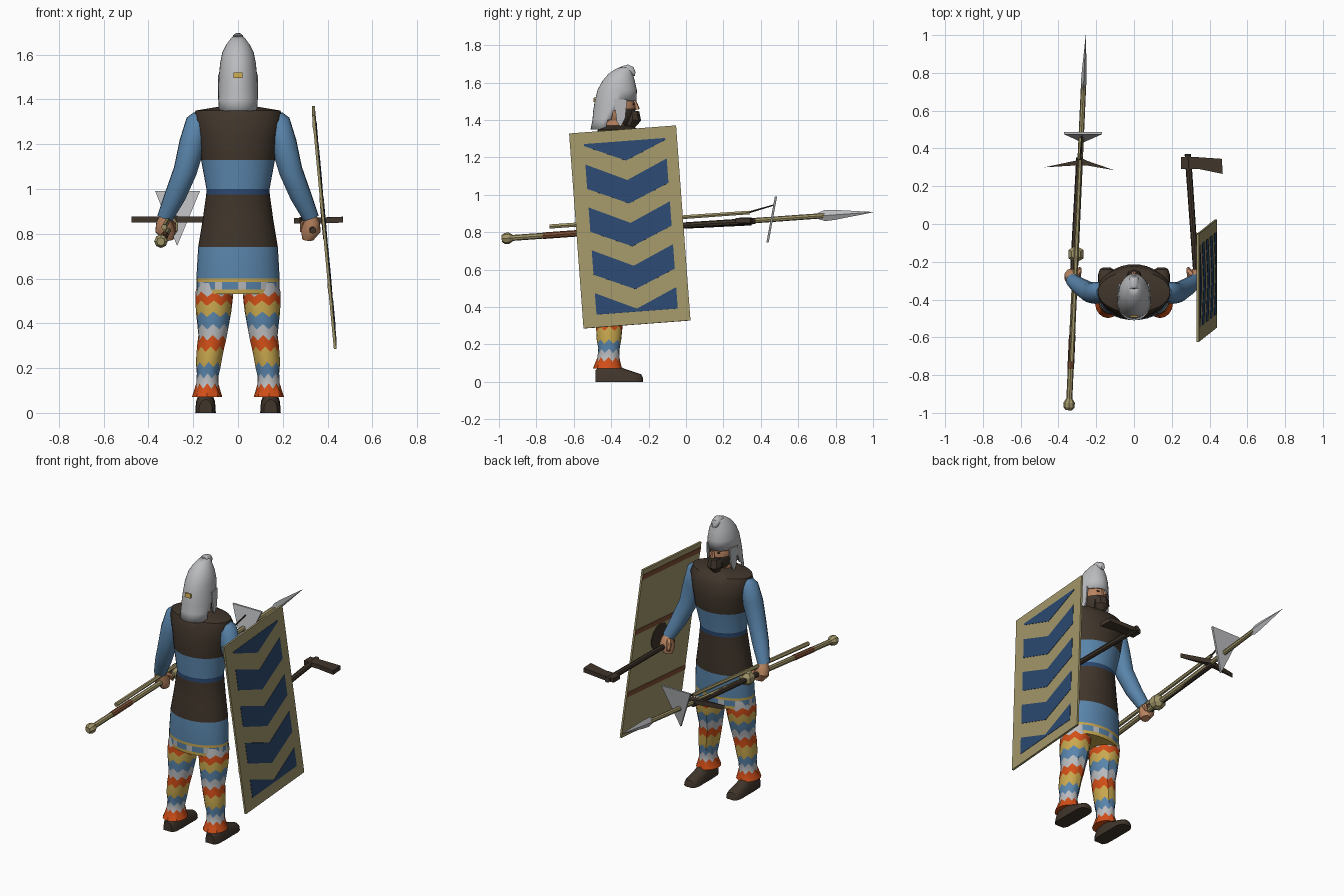
import bpy, bmesh
from math import sin, cos, pi, radians
from mathutils import Vector as V, Matrix

if "Cube" in bpy.data.objects:
    bpy.data.objects.remove(bpy.data.objects["Cube"])

# Palette
MATS, INDEX = [], {}


def colour(name, code):
    rgb = [(int(code[i:i + 2], 16) / 255) ** 2.2 for i in range(0, len(code), 2)]
    m = bpy.data.materials.new(name)
    m.use_nodes = True
    m.diffuse_color = (*rgb, 1)
    m.node_tree.nodes["Principled BSDF"].inputs["Base Color"].default_value = (*rgb, 1)
    INDEX[name] = len(MATS)
    MATS.append(m)


for label, code in dict(cloth_blue="5A84AA", navy="2F4A70", dark_brown="42382F", tan="A09569",
                        pale_grey="B9BABD", yellow="C8A750", orange="D2501E", skin="B98461",
                        rust="7C5038").items():
    colour(label, code)


def finish(name, bm, mat=None, angle=40):
    """Turn a bmesh into an object; mat=None keeps the face indices already set."""
    bmesh.ops.recalc_face_normals(bm, faces=bm.faces)
    me = bpy.data.meshes.new(name)
    bm.to_mesh(me)
    bm.free()
    used = MATS if mat is None else [MATS[INDEX[mat]]]
    for m in used:
        me.materials.append(m)
    ob = bpy.data.objects.new(name, me)
    bpy.context.collection.objects.link(ob)
    if angle:
        bpy.ops.object.select_all(action='DESELECT')
        ob.select_set(True)
        bpy.context.view_layer.objects.active = ob
        bpy.ops.object.shade_smooth_by_angle(angle=radians(angle))
    return ob


def loft(name, rings, mat=None, rule=None, caps=True, drop=None, angle=40):
    """Skin rings of points; rule(ring, segment) names the colour of each face."""
    bm = bmesh.new()
    vs = [[bm.verts.new(p) for p in ring] for ring in rings]
    n = len(vs[0])
    for i in range(len(vs) - 1):
        for j in range(n):
            k = (j + 1) % n
            f = bm.faces.new((vs[i][j], vs[i][k], vs[i + 1][k], vs[i + 1][j]))
            if rule:
                f.material_index = INDEX[rule(i, j)]
    if caps:
        for ring, i in ((vs[0], 0), (vs[-1], len(vs) - 2)):
            f = bm.faces.new(ring)
            if rule:
                f.material_index = INDEX[rule(i, 0)]
    if drop:
        gone = [f for f in bm.faces if drop(f.calc_center_median())]
        bmesh.ops.delete(bm, geom=gone, context='FACES')
    return finish(name, bm, mat, angle)


def oval(z, cx, cy, rx, ry, n=32, zig=0):
    return [V((cx + rx * cos(2 * pi * j / n), cy + ry * sin(2 * pi * j / n),
               z + zig * (-1) ** j)) for j in range(n)]


def tube(name, pts, mat, sides=8, flat=1, angle=40):
    """Tube through (point, radius) pairs, all rings square to the overall run."""
    pts = [(V(p), r) for p, r in pts]
    q = (pts[-1][0] - pts[0][0]).to_track_quat('Z', 'Y')
    rings = [[p + q @ V((flat * r * cos(2 * pi * j / sides), r * sin(2 * pi * j / sides), 0))
              for j in range(sides)] for p, r in pts]
    return loft(name, rings, mat, angle=angle)


def prism(name, pts, offset, mat):
    pts = [V(p) for p in pts]
    return loft(name, [pts, [p + V(offset) for p in pts]], mat, angle=0)


def ball(name, centre, size, mat=None, rule=None, seg=16):
    bm = bmesh.new()
    bmesh.ops.create_uvsphere(bm, u_segments=seg, v_segments=seg // 2 + 2, radius=1,
                              matrix=Matrix.LocRotScale(V(centre), None, V(size)))
    if rule:
        for f in bm.faces:
            f.material_index = INDEX[rule(f.calc_center_median())]
    return finish(name, bm, mat, 50 if seg > 8 else 0)


# Tunic with bands and a patterned hem
tunic = [(.53, .185, .12, -.385), (.55, .186, .122, -.385), (.585, .186, .123, -.385),
         (.6, .186, .124, -.385), (.74, .178, .125, -.38), (.86, .158, .12, -.375),
         (.975, .142, .115, -.37), (1, .141, .116, -.37), (1.13, .165, .135, -.36),
         (1.23, .18, .142, -.355), (1.31, .198, .13, -.355), (1.35, .19, .11, -.36),
         (1.37, .07, .07, -.37)]
bands = ["yellow", None, "yellow", "cloth_blue", "dark_brown", "dark_brown", "navy",
         "cloth_blue"] + ["dark_brown"] * 4
loft("tunic", [oval(z, 0, cy, rx, ry) for z, rx, ry, cy in tunic],
     rule=lambda i, j: bands[i] or ("pale_grey" if j % 3 == 0 else "cloth_blue"))

# Trousers with zigzag bands, and shoes
trouser = [(.58, .1, -.385, .08, .095), (.53, .105, -.387, .084, .095),
           (.49, .107, -.39, .083, .093), (.44, .109, -.395, .079, .088),
           (.385, .111, -.4, .071, .08), (.335, .113, -.405, .064, .073),
           (.285, .122, -.41, .061, .071), (.215, .131, -.412, .057, .066),
           (.165, .135, -.412, .049, .057), (.12, .137, -.415, .049, .058),
           (.07, .138, -.42, .068, .078)]
stripes = ["pale_grey", "orange", "yellow", "yellow", "pale_grey"]
stripes = ["pale_grey", "orange", "yellow"] + ["cloth_blue", "pale_grey", "orange", "yellow"] * 2
stripes[-1] = "orange"
shoe = [(-.485, .03, .06), (-.46, .043, .085), (-.39, .046, .1), (-.33, .045, .07),
        (-.27, .046, .05), (-.24, .036, .04), (-.23, .02, .02)]
for s, side in ((1, "left"), (-1, "right")):
    last = len(trouser) - 1
    loft(side + "_trouser", [oval(z, s * cx, cy, rx, ry, 16, .012 if 0 < i < last else 0)
                             for i, (z, cx, cy, rx, ry) in enumerate(trouser)],
         rule=lambda i, j: stripes[i])
    loft(side + "_shoe", [[V((s * .145 + w * cos(pi * j / 8), y, h * sin(pi * j / 8) ** .7 if 0 < j < 8 else 0))
                           for j in range(9)] for y, w, h in shoe], "dark_brown")

    # Arms and fists
    tube(side + "_sleeve", [((s * .165, -.36, 1.33), .035), ((s * .178, -.36, 1.3), .055),
                            ((s * .205, -.365, 1.2), .059), ((s * .236, -.362, 1.08), .053),
                            ((s * .28, -.335, .97), .048), ((s * .326, -.3, .87), .036)],
         "cloth_blue", 14)
    tube(side + "_hand", [((s * .322, -.302, .89), .026), ((s * .33, -.29, .855), .036),
                          ((s * .325, -.278, .815), .046), ((s * .312, -.27, .775), .026)],
         "skin", 10)
    tube(side + "_thumb", [((s * .315, -.28, .86), .016), ((s * .29, -.25, .84), .016),
                           ((s * .285, -.235, .81), .01)], "skin", 6)

# Head, beard and face
tube("neck", [((0, -.385, 1.34), .058), ((0, -.37, 1.43), .055)], "skin", 12)
ball("head", (0, -.365, 1.46), (.07, .095, .105),
     rule=lambda c: "dark_brown" if c.y > -.36 and c.z < 1.46 else "skin")
tube("beard", [((0, -.29, 1.45), .04), ((0, -.285, 1.4), .045), ((0, -.3, 1.355), .02)],
     "dark_brown", 8)
tube("nose", [((0, -.272, 1.5), .007), ((0, -.26, 1.455), .014)], "skin", 5)
for s, side in ((1, "left"), (-1, "right")):
    ball(side + "_eye", (s * .028, -.281, 1.485), (.012, .004, .006), "dark_brown", seg=8)

# Soft helmet with neck cloth, cheek flaps and forward-curling peak
cap = [(1.35, -.41, .09, .1), (1.4, -.4, .089, .1), (1.45, -.388, .088, .108),
       (1.5, -.376, .086, .112), (1.56, -.368, .08, .105), (1.61, -.36, .07, .086),
       (1.645, -.35, .052, .066), (1.67, -.335, .034, .046), (1.685, -.32, .018, .026)]
helmet = loft("helmet", [oval(z, 0, cy, rx, ry) for z, cy, rx, ry in cap], "pale_grey", caps=False,
              drop=lambda c: c.z < 1.5 and c.y > -.44 + (c.z - 1.35) * .6)
helmet.modifiers.new("thickness", 'SOLIDIFY').thickness = .006
tube("helmet_peak", [((0, -.345, 1.66), .03), ((0, -.315, 1.672), .026),
                     ((0, -.285, 1.66), .024), ((0, -.272, 1.645), .012)], "pale_grey", 10)
prism("helmet_badge", [(-.02, -.496, 1.495), (.02, -.496, 1.495), (.02, -.493, 1.52),
                       (-.02, -.493, 1.52)], (0, .008, 0), "yellow")
for s, side in ((1, "left"), (-1, "right")):
    prism(side + "_cheek_flap", [(s * .082, -.385, 1.51), (s * .073, -.315, 1.51),
                                 (s * .075, -.325, 1.41), (s * .078, -.35, 1.36),
                                 (s * .08, -.37, 1.39)], (s * .008, 0, 0), "pale_grey")

# Leaning shield, with chevrons outside and bars inside
TOP = V((.337, -.625, 1.327))
ACROSS, DOWN = V((0, .572, .043)), V((.097, .077, -1.042))
OUT = DOWN.cross(ACROSS).normalized()
if OUT.x < 0:
    OUT = -OUT


def panel(name, uv, depth, thick, mat):
    prism(name, [TOP + ACROSS * u + DOWN * v + OUT * depth for u, v in uv], OUT * thick, mat)


def strip(v, h, u=0):
    return [(u, v), (1 - u, v), (1 - u, v + h), (u, v + h)]


panel("shield", strip(0, 1), -.006, .012, "tan")
for n in range(5):
    outline = [(.13, -.055), (.51, .04), (.89, -.055), (.89, .07), (.51, .16), (.13, .07)]
    panel("shield_chevron", [(u, min(max(v + .22 * n, .06), .935)) for u, v in outline],
          .006, .002, "navy")
for v in (.03, .36, .73):
    panel("shield_bar", strip(v, .03), -.008, .002, "rust")
panel("shield_grip_pad", [(.55 + .14 * cos(a * pi / 6), .47 + .08 * sin(a * pi / 6))
                          for a in range(12)], -.01, .004, "dark_brown")

# Long spear
BUTT, TIP = V((-.345, -.985, .765)), V((-.255, 1, .907))


def along(t):
    return BUTT.lerp(TIP, t)


tube("spear_shaft", [(along(.01), .016), (along(.87), .014)], "tan", 8)
tube("spear_butt", [(along(0), .018), (along(.008), .03), (along(.02), .03), (along(.03), .017)],
     "tan", 8, angle=0)
tube("spear_wrap", [(along(.11), .0175), (along(.2), .0175)], "rust", 8)
tube("spear_head", [(along(.85), .014), (along(.87), .03), (along(.9), .026), (along(1), .001)],
     "pale_grey", 4, .5, 0)

# Second pole with hub, and flared blade
tube("pole", [((-.33, -.73, .83), .013), ((-.285, .34, .905), .011)], "tan", 6)
tube("pole_end", [((-.285, .33, .904), .006), ((-.275, .47, .945), .004)], "dark_brown", 6)
ball("pole_hub", (-.307, -.16, .83), (.048, .048, .045), "tan", seg=6)
prism("flared_blade", [(-.37, .475, .99), (-.17, .475, .99), (-.272, .43, .745)],
      (0, .012, 0), "pale_grey")

# Right pick
tube("pick_handle", [((-.325, -.3, .82), .016), ((-.29, .35, .852), .016)], "dark_brown", 8)
prism("pick_head", [(-.475, .3, .85), (-.31, .335, .85), (-.28, .35, .85), (-.25, .335, .85),
                    (-.105, .285, .85), (-.25, .31, .85), (-.31, .31, .85)],
      (0, 0, .028), "dark_brown")

# Left axe
tube("axe_handle", [((.335, -.35, .815), .015), ((.285, .37, .86), .017)], "dark_brown", 8)
prism("axe_head", [(.25, .355, .845), (.32, .355, .845), (.465, .345, .85), (.47, .265, .85),
                   (.35, .29, .845), (.25, .29, .845)], (0, 0, .026), "dark_brown")
